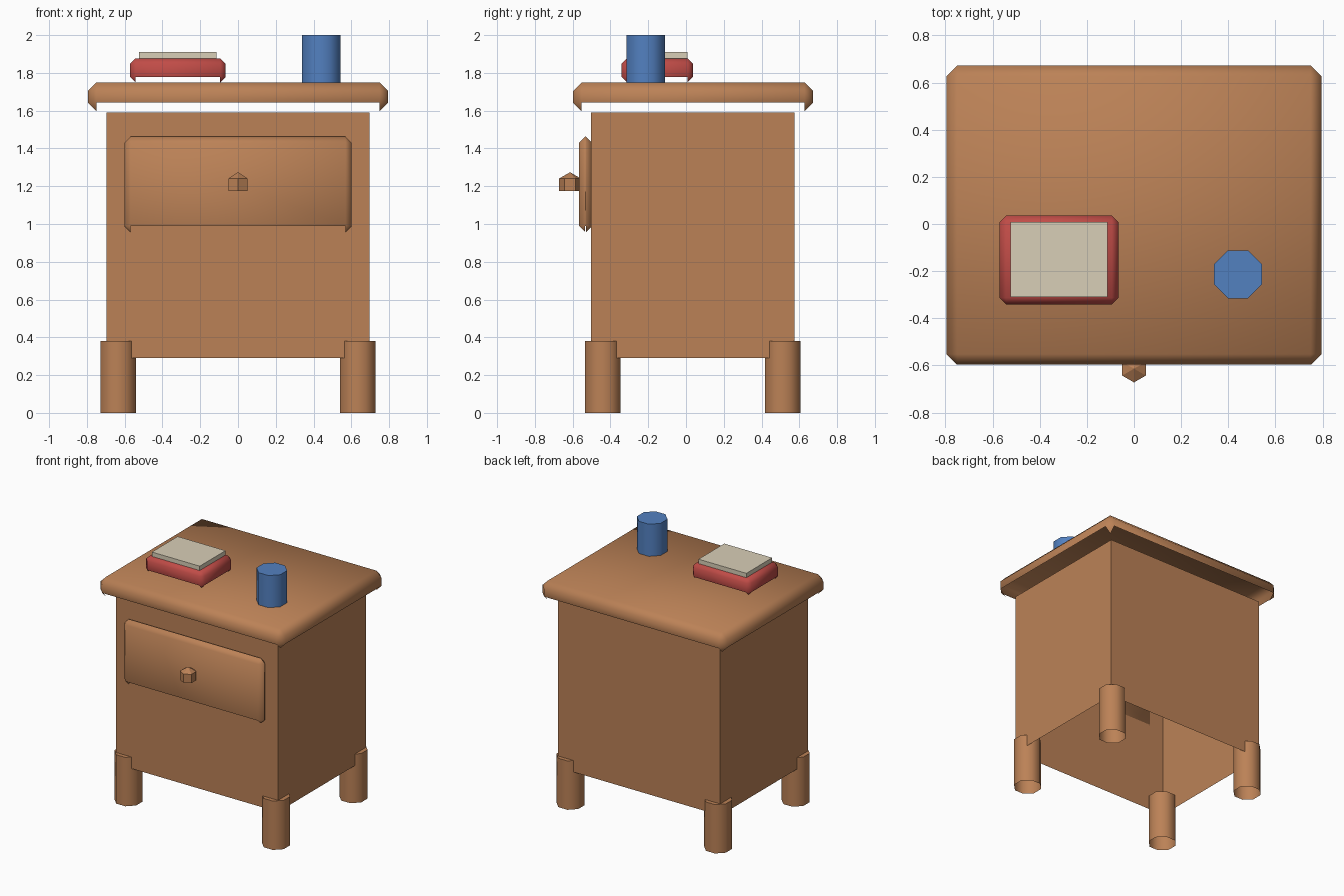
import bpy, bmesh, math
from mathutils import Matrix

if "Cube" in bpy.data.objects:
    bpy.data.objects.remove(bpy.data.objects["Cube"])


def material(name, rgb):
    m = bpy.data.materials.new(name)
    m.diffuse_color = (*rgb, 1.0)
    m.use_nodes = True
    m.node_tree.nodes["Principled BSDF"].inputs["Base Color"].default_value = m.diffuse_color
    return m


WOOD = material("brown_wood", (0.50, 0.222, 0.094))
RED = material("red_cover", (0.53, 0.072, 0.063))
CREAM = material("cream_paper", (0.69, 0.62, 0.475))
BLUE = material("blue_mug", (0.086, 0.218, 0.53))


def finish(bm, name, mat, smooth):
    """Leave the underside open, set the shading, and make the object."""
    bm.normal_update()
    down = [f for f in bm.faces if f.normal.z < -0.65]
    bmesh.ops.delete(bm, geom=down, context='FACES')
    if smooth:
        for f in bm.faces:
            f.smooth = True
        for e in bm.edges:
            e.smooth = e.calc_face_angle(0) < math.radians(58)
    me = bpy.data.meshes.new(name)
    bm.to_mesh(me)
    bm.free()
    me.materials.append(mat)
    bpy.context.collection.objects.link(bpy.data.objects.new(name, me))


def box(name, xs, ys, zs, mat, bevel=0.0):
    bm = bmesh.new()
    spans = (xs, ys, zs)
    mid = [(a + b) / 2 for a, b in spans]
    size = [b - a for a, b in spans]
    bmesh.ops.create_cube(bm, size=1, matrix=Matrix.Translation(mid) @ Matrix.Diagonal((*size, 1)))
    if bevel:
        bmesh.ops.bevel(bm, geom=bm.edges[:], offset=bevel, segments=1, affect='EDGES')
    finish(bm, name, mat, bevel > 0)


def octagon_post(name, x, y, z0, z1, half, mat):
    bm = bmesh.new()
    r = half / math.cos(math.pi / 8)
    place = Matrix.Translation((x, y, (z0 + z1) / 2)) @ Matrix.Rotation(math.pi / 8, 4, 'Z')
    bmesh.ops.create_cone(bm, cap_ends=True, segments=8, radius1=r, radius2=r,
                          depth=z1 - z0, matrix=place)
    finish(bm, name, mat, True)


# Cabinet, top board and drawer front
box("cabinet_body", (-0.697, 0.697), (-0.503, 0.575), (0.29, 1.59), WOOD)
box("table_top", (-0.795, 0.795), (-0.597, 0.672), (1.597, 1.75), WOOD, 0.045)
box("drawer_front", (-0.602, 0.602), (-0.567, -0.497), (0.957, 1.462), WOOD, 0.033)

# Drawer knob
bm = bmesh.new()
bmesh.ops.create_uvsphere(bm, u_segments=6, v_segments=3, radius=0.067,
                          matrix=Matrix.Translation((0, -0.614, 1.207)))
finish(bm, "drawer_knob", WOOD, False)

# Four legs
for side, x in (("left", -0.635), ("right", 0.635)):
    for end, y in (("front", -0.44), ("back", 0.512)):
        octagon_post(f"{end}_{side}_leg", x, y, 0.0, 0.38, 0.094, WOOD)

# Book and mug on the top
box("book_cover", (-0.571, -0.066), (-0.341, 0.036), (1.75, 1.877), RED, 0.028)
box("book_page_block", (-0.525, -0.113), (-0.309, 0.008), (1.865, 1.911), CREAM)
octagon_post("mug", 0.441, -0.214, 1.75, 2.0, 0.102, BLUE)
